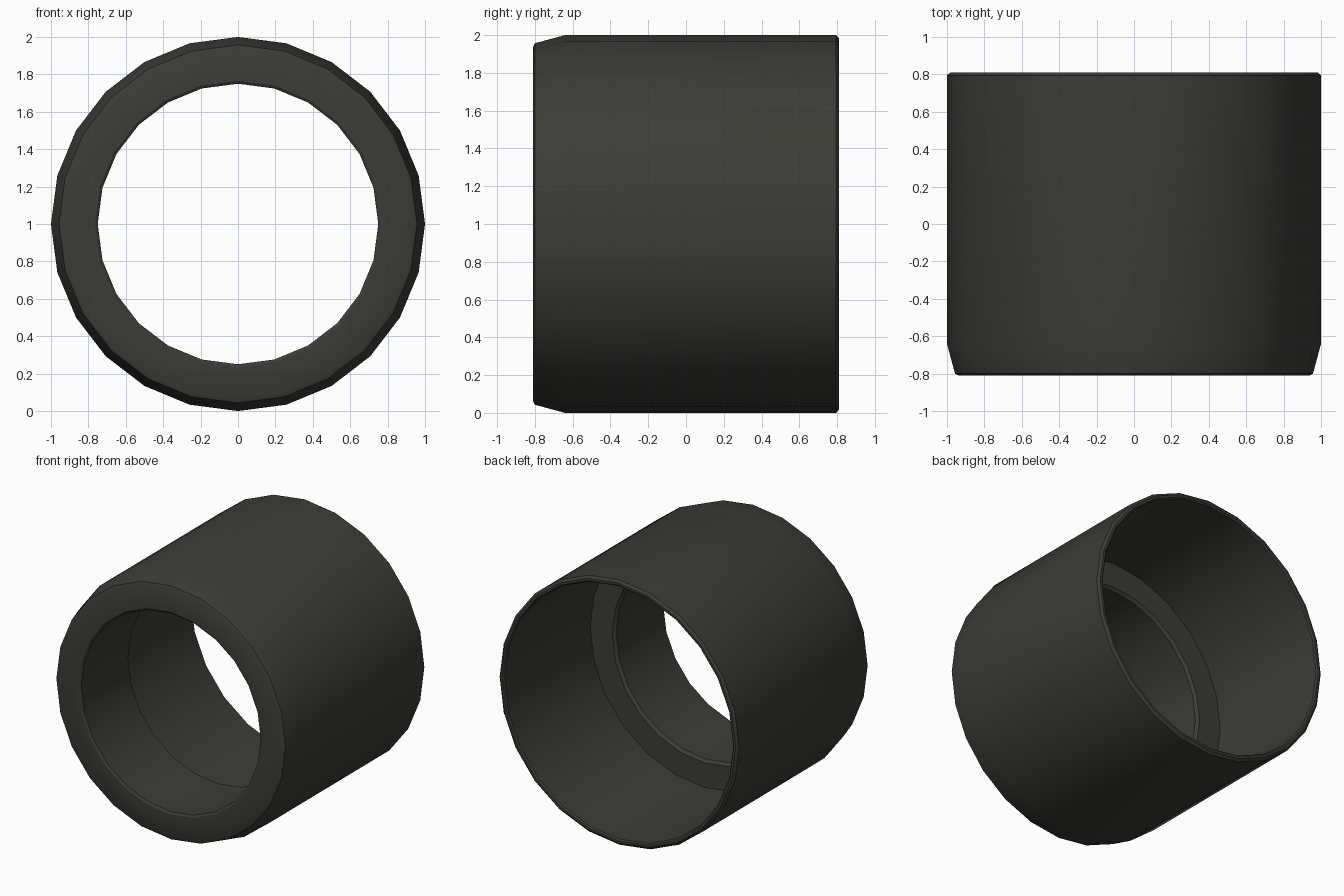
import bpy, bmesh, math

if "Cube" in bpy.data.objects:
    bpy.data.objects.remove(bpy.data.objects["Cube"])

SIDES = 24

# Closed wall cross-section as (y, radius), from the back rim round the outside
PROFILE = [
    (0.81, 0.982), (0.795, 1.0),                   # back rim, outer bevel
    (-0.64, 1.0), (-0.80, 0.957), (-0.81, 0.937),  # tapered front end
    (-0.81, 0.765), (-0.80, 0.75),                 # front opening bevel
    (-0.24, 0.75), (-0.22, 0.77),                  # narrow bore to inner step
    (-0.22, 0.955), (0.80, 0.955), (0.81, 0.965),  # step and wide rear bore
]

# Lathe the section around the y axis
bm = bmesh.new()
rings = []
for i in range(SIDES):
    a = 2 * math.pi * i / SIDES
    rings.append([bm.verts.new((r * math.sin(a), y, 1 + r * math.cos(a)))
                  for y, r in PROFILE])
n = len(PROFILE)
for i in range(SIDES):
    p, q = rings[i], rings[(i + 1) % SIDES]
    for j in range(n):
        k = (j + 1) % n
        bm.faces.new((p[j], p[k], q[k], q[j]))
bmesh.ops.recalc_face_normals(bm, faces=bm.faces)

mesh = bpy.data.meshes.new("stepped_sleeve")
bm.to_mesh(mesh)
bm.free()
sleeve = bpy.data.objects.new("stepped_sleeve", mesh)
bpy.context.collection.objects.link(sleeve)

# Dark finish
mat = bpy.data.materials.new("dark_grey")
mat.diffuse_color = (0.045, 0.045, 0.038, 1)
mat.use_nodes = True
mat.node_tree.nodes["Principled BSDF"].inputs["Base Color"].default_value = mat.diffuse_color
mesh.materials.append(mat)

# Smooth around the barrel, crisp at the rims
bpy.context.view_layer.objects.active = sleeve
sleeve.select_set(True)
bpy.ops.object.shade_smooth_by_angle(angle=math.radians(30))
